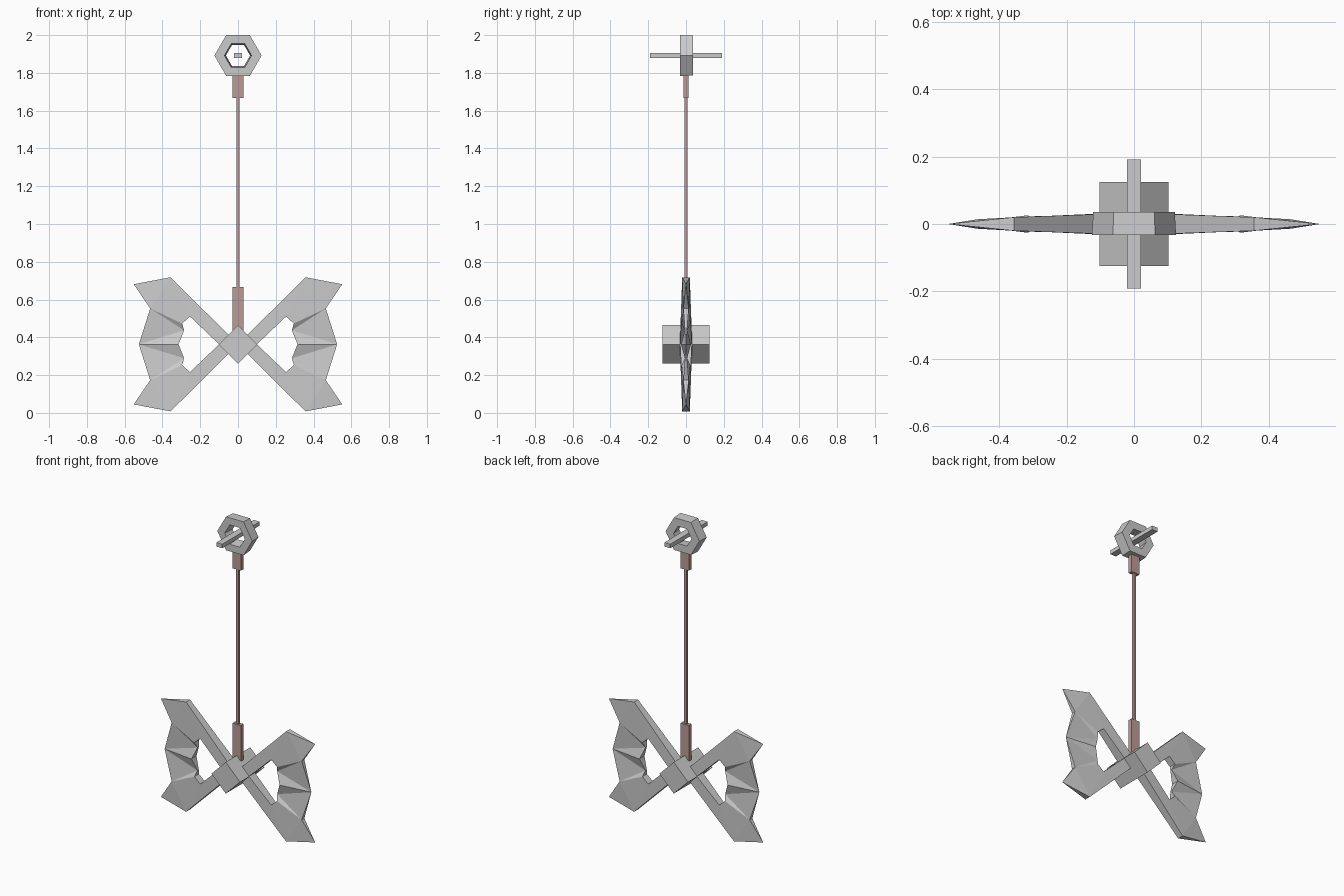
import bpy, bmesh, math

if "Cube" in bpy.data.objects:
    bpy.data.objects.remove(bpy.data.objects["Cube"])

grip_mat = bpy.data.materials.new("grip_brown")
grip_mat.diffuse_color = (0.5, 0.33, 0.31, 1)
grip_mat.use_nodes = True
grip_mat.node_tree.nodes["Principled BSDF"].inputs["Base Color"].default_value = grip_mat.diffuse_color
CZ = 0.363  # height of the blade centre


def make(name, bm, loc=(0, 0, 0), mat=None):
    bmesh.ops.recalc_face_normals(bm, faces=bm.faces)
    mesh = bpy.data.meshes.new(name)
    bm.to_mesh(mesh)
    bm.free()
    ob = bpy.data.objects.new(name, mesh)
    ob.location = loc
    bpy.context.collection.objects.link(ob)
    if mat:
        mesh.materials.append(mat)
    return ob


def box(name, sx, sy, z0, z1, mat=None):
    bm = bmesh.new()
    bmesh.ops.create_cube(bm, size=1)
    bmesh.ops.scale(bm, vec=(sx, sy, z1 - z0), verts=bm.verts)
    return make(name, bm, (0, 0, (z0 + z1) / 2), mat)


# Blades: one quarter as outline points (x, z, half thickness), then mirrored
outline = [
    (0, 0, .033), (.357, .355, .020), (.552, .318, 0), (.465, .190, .014),
    (.525, 0, 0), (.315, 0, .026), (.285, .074, .006), (.296, .110, .023),
    (.254, .147, .024), (.10, 0, .031),
]
facets = [(0, 1, 8, 9), (1, 2, 3), (1, 3, 7, 8), (3, 6, 7), (3, 4, 6), (4, 5, 6)]
bm = bmesh.new()
front = [bm.verts.new((x, -t, z)) for x, z, t in outline]
back = [bm.verts.new((x, t, z)) if t else front[i]
        for i, (x, z, t) in enumerate(outline)]
for f in facets:
    for side in (front, back):
        bm.faces.new([side[i] for i in f])
for i in (0, 1, 2, 3, 5, 6, 7, 8):  # rim walls, leaving the mirror seams open
    loop = list(dict.fromkeys((front[i], front[i + 1], back[i + 1], back[i])))
    bm.faces.new(loop)
blades = make("blades", bm, (0, 0, CZ))
mirror = blades.modifiers.new("mirror", 'MIRROR')
mirror.use_axis = (True, False, True)

# Hub: square block turned on its corner
hub = box("hub", .144, .25, CZ - .072, CZ + .072)
hub.rotation_euler.y = math.pi / 4

# Handle: thin shaft with a wider block at each end
box("shaft", .017, .017, .60, 1.70, grip_mat)
box("lower_grip", .06, .027, CZ, .667, grip_mat)
box("upper_grip", .06, .027, 1.668, 1.80, grip_mat)

# Pommel ring: hexagon with a hexagonal hole, slightly smaller at the back
bm = bmesh.new()
rings = []
for r, y in ((.125, -.033), (.121, .036), (.064, .036), (.072, -.033)):
    rings.append([bm.verts.new((r * math.cos(k * math.pi / 3), y,
                                r * math.sin(k * math.pi / 3))) for k in range(6)])
for j in range(4):
    a, b = rings[j], rings[(j + 1) % 4]
    for k in range(6):
        n = (k + 1) % 6
        bm.faces.new((a[k], a[n], b[n], b[k]))
make("pommel_ring", bm, (0, 0, 1.892))

# Pin passing through the ring
box("ring_pin", .042, .382, 1.879, 1.905)
